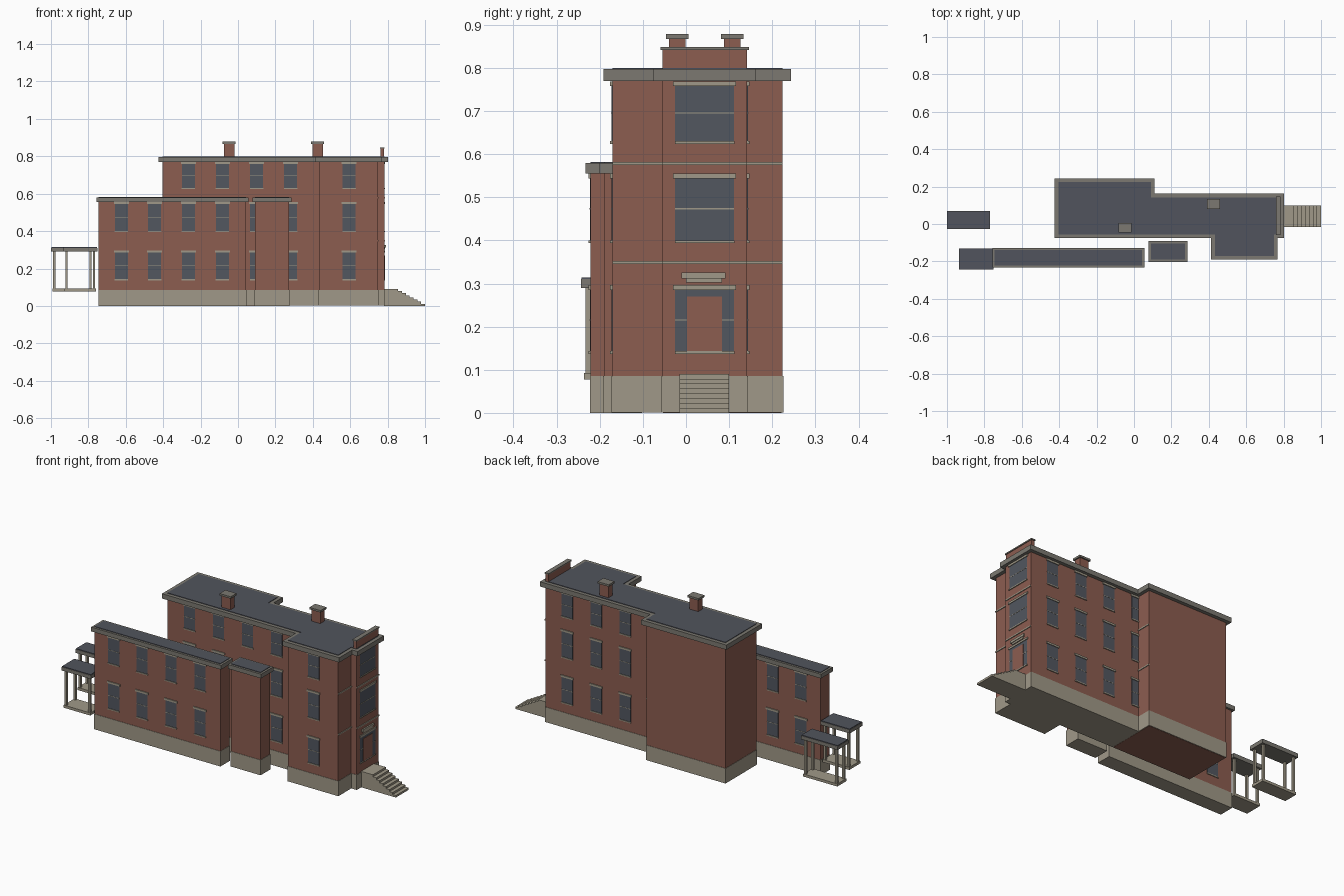
import bpy
import bmesh
from mathutils import Vector

cube = bpy.data.objects.get("Cube")
if cube:
    bpy.data.objects.remove(cube)


def material(name, rgb):
    """Flat colour given as 0-255 display values, stored as linear."""
    lin = [(c / 255 / 12.92) if c < 11 else ((c / 255 + 0.055) / 1.055) ** 2.4 for c in rgb]
    m = bpy.data.materials.new(name)
    m.use_nodes = True
    m.diffuse_color = (*lin, 1)
    m.node_tree.nodes["Principled BSDF"].inputs["Base Color"].default_value = (*lin, 1)
    return m


BRICK = material("red brick", (140, 93, 80))
STONE = material("pale stone", (160, 153, 136))
CORNICE = material("grey cornice", (124, 121, 113))
SLATE = material("dark slate", (81, 84, 93))
GLASS = material("window glass", (82, 87, 96))

parts = {}


def part(name, mat):
    return parts.setdefault(name, (bmesh.new(), mat))[0]


def prism(name, mat, outline, z0, z1):
    bm = part(name, mat)
    low = bm.faces.new([bm.verts.new((x, y, z0)) for x, y in outline])
    top = bmesh.ops.extrude_face_region(bm, geom=[low], use_keep_orig=True)
    verts = [g for g in top["geom"] if isinstance(g, bmesh.types.BMVert)]
    bmesh.ops.translate(bm, verts=verts, vec=(0, 0, z1 - z0))


def rect(x0, x1, y0, y1):
    return [(x0, y0), (x1, y0), (x1, y1), (x0, y1)]


def box(name, mat, x0, x1, y0, y1, z0, z1):
    prism(name, mat, rect(x0, x1, y0, y1), z0, z1)


def grow(outline, d):
    """Offset a counter-clockwise right-angled outline outwards."""
    pts = [Vector(p) for p in outline]
    out = []
    for i, p in enumerate(pts):
        a = (p - pts[i - 1]).normalized()
        b = (pts[(i + 1) % len(pts)] - p).normalized()
        out.append(tuple(p + d * (Vector((a.y, -a.x)) + Vector((b.y, -b.x)))))
    return out


def block(name, outline, eaves, top, overhang, base):
    """Brick volume with stone plinth, projecting cornice and slate roof."""
    prism(name + "_walls", BRICK, outline, 0.08, eaves + 0.005)
    prism(name + "_plinth", STONE, grow(outline, 0.002), base, 0.086)
    prism(name + "_cornice", CORNICE, grow(outline, overhang), eaves, top - 0.003)
    prism(name + "_roof", SLATE, outline, top - 0.01, top)


# Main building, long wing and small block
main = [(-0.404, -0.055), (0.433, -0.055), (0.433, -0.171), (0.748, -0.171),
        (0.748, -0.055), (0.782, -0.055), (0.782, 0.142), (0.09, 0.142),
        (0.09, 0.224), (-0.404, 0.224)]
block("main", main, 0.77, 0.8, 0.02, 0.001)
block("wing", rect(-0.745, 0.044, -0.221, -0.139), 0.555, 0.582, 0.012, 0)
block("annex", rect(0.09, 0.274, -0.19, -0.104), 0.555, 0.582, 0.012, 0)
box("cellar_floor", BRICK, -0.402, 0.088, -0.053, 0.222, 0, 0.003)

# Stone bands on the walls that face the entrance side
for (x0, y0), (x1, y1) in zip(main, main[1:]):
    if x0 == x1 and y1 > y0:
        for z in (0.345, 0.575):
            box("stone_bands", STONE, x0 - 0.002, x0 + 0.004, y0, y1, z, z + 0.007)

# Windows: glass bottom and top on each floor
FLOORS = [(0.143, 0.287), (0.4, 0.546), (0.63, 0.76)]


def window(wall, axis, side, centre, half, floor):
    z0, z1 = FLOORS[floor]

    def plate(name, mat, extra, depth, a, b):
        near, far = sorted((wall - side * 0.002, wall + side * depth))
        lo, hi = centre - half - extra, centre + half + extra
        if axis == "y":
            box(name, mat, lo, hi, near, far, a, b)
        else:
            box(name, mat, near, far, lo, hi, a, b)

    plate("window_glass", GLASS, 0, 0.0015, z0, z1)
    plate("window_rails", STONE, 0, 0.0025, (z0 + z1) / 2 - 0.001, (z0 + z1) / 2 + 0.002)
    plate("window_sills", STONE, 0.001, 0.005, z0 - 0.006, z0)
    plate("window_lintels", STONE, 0.005, 0.005, z1 - 0.002, z1 + 0.009)


columns = [-0.265 + 0.182 * i for i in range(6)]
for floor in range(3):
    for x in columns[:4]:
        window(-0.055, "y", -1, x, 0.035, floor)
    for x in columns[2:]:
        window(0.142, "y", 1, x, 0.035, floor)
    window(-0.171, "y", -1, 0.594, 0.035, floor)
    window(0.782, "x", 1, 0.043, 0.068, floor)
for floor in range(2):
    for x in (-0.623, -0.446, -0.265, -0.083):
        window(-0.221, "y", -1, x, 0.035, floor)
        window(-0.139, "y", 1, x, 0.035, floor)

# Entrance door, hood and steps
box("door", BRICK, 0.78, 0.786, 0.002, 0.083, 0.142, 0.27)
box("door_hood", STONE, 0.78, 0.79, -0.01, 0.092, 0.312, 0.325)
box("door_hood_bracket", STONE, 0.78, 0.786, 0.0, 0.084, 0.302, 0.312)
STEPS = 8
stair = [(0.78, 0), (1.0, 0)]
for i in range(STEPS):
    x = 1.0 - i * 0.0205
    stair += [(x, (i + 1) * 0.0113), (x - 0.0205, (i + 1) * 0.0113)]
stair.append((0.78, STEPS * 0.0113))
bm = part("entrance_steps", STONE)
side = bm.faces.new([bm.verts.new((x, -0.015, z)) for x, z in stair])
new = bmesh.ops.extrude_face_region(bm, geom=[side], use_keep_orig=True)
bmesh.ops.translate(bm, vec=(0, 0.115, 0),
                    verts=[g for g in new["geom"] if isinstance(g, bmesh.types.BMVert)])

# Parapet and chimneys
box("parapet", BRICK, 0.762, 0.78, -0.055, 0.142, 0.79, 0.843)
box("parapet_cap", CORNICE, 0.758, 0.784, -0.059, 0.146, 0.841, 0.848)
for x, y in ((-0.048, -0.02), (0.426, 0.107)):
    box("chimneys", BRICK, x - 0.028, x + 0.028, y - 0.019, y + 0.019, 0.79, 0.87)
    box("chimney_caps", CORNICE, x - 0.035, x + 0.035, y - 0.026, y + 0.026, 0.867, 0.878)

# Two open porches
for x0, x1, y0, y1 in ((-1.0, -0.77, -0.027, 0.07), (-0.935, -0.752, -0.244, -0.13)):
    box("porch_floors", STONE, x0 + 0.008, x1 - 0.008, y0 + 0.008, y1 - 0.008, 0.078, 0.093)
    box("porch_cornices", CORNICE, x0, x1, y0, y1, 0.29, 0.31)
    box("porch_roofs", SLATE, x0 + 0.002, x1 - 0.002, y0 + 0.002, y1 - 0.002, 0.308, 0.314)
    for px in (x0 + 0.018, x1 - 0.018):
        for py in (y0 + 0.017, y1 - 0.017):
            box("porch_posts", STONE, px - 0.006, px + 0.006, py - 0.006, py + 0.006, 0.09, 0.292)

# Turn every part into an object
for name, (bm, mat) in parts.items():
    bmesh.ops.recalc_face_normals(bm, faces=bm.faces[:])
    mesh = bpy.data.meshes.new(name)
    bm.to_mesh(mesh)
    bm.free()
    mesh.materials.append(mat)
    bpy.context.scene.collection.objects.link(bpy.data.objects.new(name, mesh))
